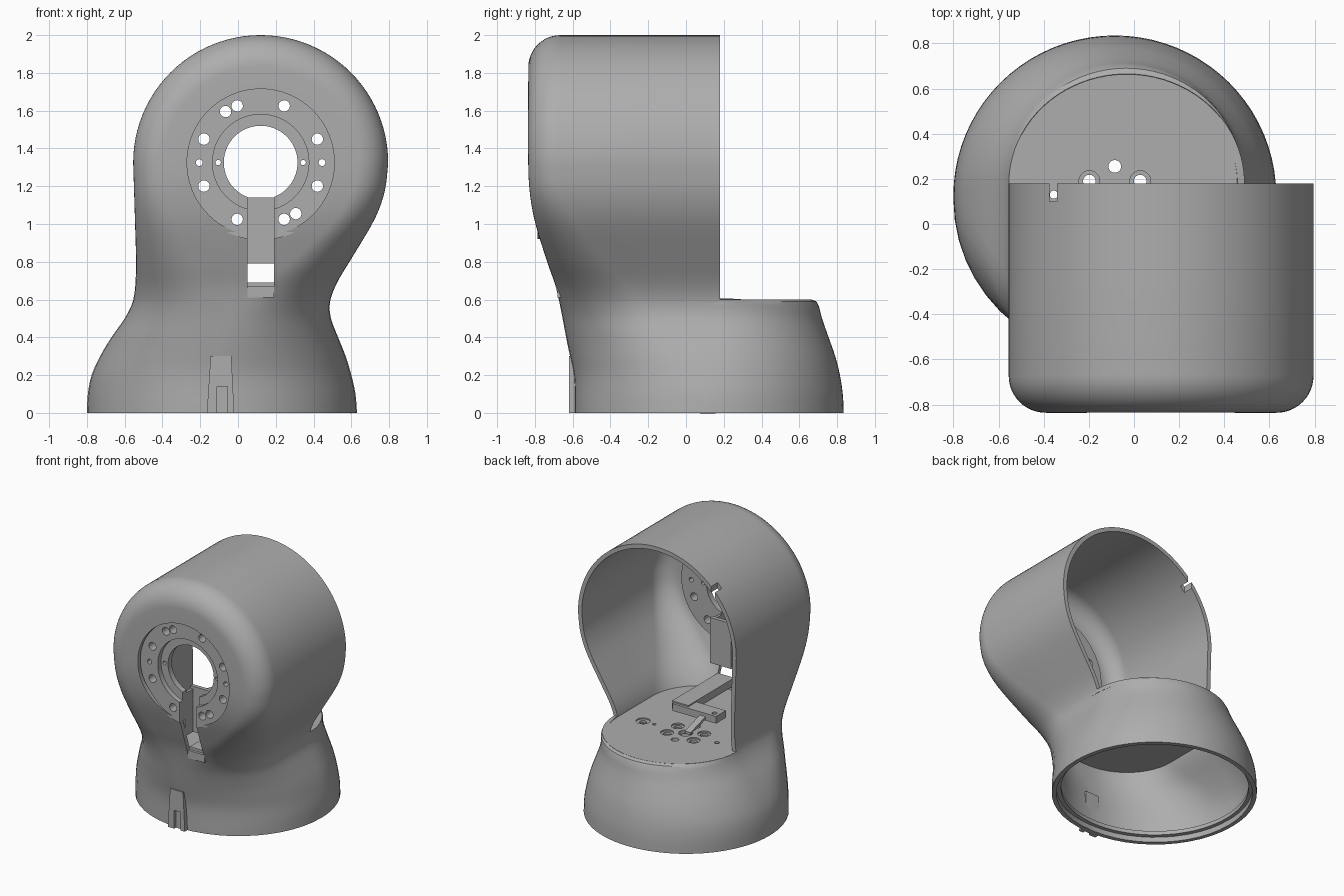
import bpy, bmesh, math
from mathutils import Vector

if "Cube" in bpy.data.objects:
    bpy.data.objects.remove(bpy.data.objects["Cube"])

grey = bpy.data.materials.new("plain_grey")
grey.use_nodes = True
grey.diffuse_color = (0.42, 0.42, 0.42, 1)
grey.node_tree.nodes["Principled BSDF"].inputs["Base Color"].default_value = (0.42, 0.42, 0.42, 1)

# silhouette tables: (height, value)
LEFT = [(0, -.80), (.1, -.795), (.2, -.775), (.3, -.73), (.4, -.67), (.5, -.6), (.58, -.56), (.66, -.545), (.8, -.54), (1, -.545), (1.325, -.555)]
RIGHT = [(0, .63), (.1, .622), (.2, .6), (.3, .57), (.4, .53), (.5, .492), (.56, .485), (.62, .495), (.7, .53), (.8, .59), (1, .71), (1.1, .755), (1.2, .782), (1.325, .795)]
FRONT = [(0, -.59), (.2, -.595), (.35, -.625), (.65, -.685), (.8, -.735), (1, -.797), (1.15, -.825), (1.3, -.835), (2, -.835)]
ROUND = [(0, .72), (.3, .64), (.6, .42), (.9, .26), (1.2, .17), (2, .17)]
BACK = [(0, .835), (.1, .83), (.2, .815), (.3, .79), (.4, .755), (.5, .72), (.56, .705), (.59, .69), (.6, .665)]
HEAD = Vector((.12, 1.325))
HEAD_R, REAR, FLOOR = .675, .18, .6
BASE = (-.085, .125)


def at(table, z):
    """Cubic interpolation through a table."""
    n = len(table)
    z = min(max(z, table[0][0]), table[-1][0])
    i = next(k for k in range(n - 1) if z <= table[k + 1][0])

    def slope(k):
        a, b = table[max(k - 1, 0)], table[min(k + 1, n - 1)]
        return (b[1] - a[1]) / (b[0] - a[0])
    (z0, v0), (z1, v1) = table[i], table[i + 1]
    d = z1 - z0
    t = (z - z0) / d
    return ((2*t**3 - 3*t*t + 1) * v0 + (t**3 - 2*t*t + t) * d * slope(i)
            + (3*t*t - 2*t**3) * v1 + (t**3 - t*t) * d * slope(i + 1))


def joint(z):
    return BASE[1] + (REAR - BASE[1]) * min(z / FLOOR, 1)


def finish(name, bm, smooth=True):
    me = bpy.data.meshes.new(name)
    bm.to_mesh(me)
    bm.free()
    ob = bpy.data.objects.new(name, me)
    bpy.context.collection.objects.link(ob)
    me.materials.append(grey)
    return ob


def activate(ob):
    bpy.ops.object.select_all(action='DESELECT')
    ob.select_set(True)
    bpy.context.view_layer.objects.active = ob


def smooth(ob, angle=32):
    activate(ob)
    bpy.ops.object.shade_smooth_by_angle(angle=math.radians(angle))


def box(name, x, y, z):
    bm = bmesh.new()
    bmesh.ops.create_cube(bm, size=1)
    for v in bm.verts:
        v.co = Vector([(r[0] + r[1]) / 2 + c * (r[1] - r[0]) for r, c in zip((x, y, z), v.co)])
    return finish(name, bm)


def lathe(name, profile, centre, axis, steps=64):
    """Revolve a closed (radius, position) profile around a y or z axis."""
    bm = bmesh.new()
    rings = []
    for i in range(steps):
        a = math.tau * i / steps
        c, s = math.cos(a), math.sin(a)
        rings.append([bm.verts.new((centre[0] + r * c, p, centre[1] + r * s) if axis == 'y'
                                   else (centre[0] + r * c, centre[1] + r * s, p)) for r, p in profile])
    n = len(profile)
    for i in range(steps):
        a, b = rings[i], rings[(i + 1) % steps]
        for k in range(n):
            bm.faces.new((a[k], a[(k + 1) % n], b[(k + 1) % n], b[k]))
    bmesh.ops.remove_doubles(bm, verts=bm.verts, dist=1e-5)
    bmesh.ops.recalc_face_normals(bm, faces=bm.faces)
    return finish(name, bm)


def rod(radius, centre, axis, lo, hi):
    return lathe("cutter", [(0, lo), (radius, lo), (radius, hi), (0, hi)], centre, axis, 32 if radius < .1 else 64)


def cut(ob, cutters):
    for c in cutters:
        c.hide_render = True
        m = ob.modifiers.new("cut", 'BOOLEAN')
        m.operation, m.solver, m.object = 'DIFFERENCE', 'EXACT', c
        activate(ob)
        bpy.ops.object.modifier_apply(modifier=m.name)
        bpy.data.objects.remove(c)


# outline of the housing: up one side, over the round head, down the other
heights = [FLOOR * i / 18 for i in range(18)] + [.59, FLOOR]
heights += [FLOOR + (HEAD.y - FLOOR) * i / 20 for i in range(1, 20)]
outline = [(Vector((at(LEFT, z), z)), Vector(((at(LEFT, z) + at(RIGHT, z)) / 2, z))) for z in heights]
for i in range(49):
    a = math.pi * (1 - i / 48)
    outline.append((HEAD + HEAD_R * Vector((math.cos(a), math.sin(a))), HEAD))
outline += [(Vector((at(RIGHT, z), z)), Vector(((at(LEFT, z) + at(RIGHT, z)) / 2, z))) for z in reversed(heights)]

# housing shell: straight sides, rounded front edge, flat front
bm = bmesh.new()
columns = []
for p, c in outline:
    inward = c - p
    h = inward.length
    r = min(at(ROUND, p.y), h * .98)
    yf = at(FRONT, p.y)
    pts = [(0, joint(p.y)), (0, (joint(p.y) + yf + r) / 2)]
    for k in range(13):
        f = math.pi / 2 * k / 12
        pts.append((r * (1 - math.cos(f)) / h, yf + r * (1 - math.sin(f))))
    pts.append((1, yf))
    columns.append([bm.verts.new((p.x + inward.x * s, y, p.y + inward.y * s)) for s, y in pts])
for a, b in zip(columns, columns[1:]):
    for k in range(len(a) - 1):
        bm.faces.new((a[k], a[k + 1], b[k + 1], b[k]))


def back_arc(z, inset=0, steps=40):
    l, r = at(LEFT, z) + inset, at(RIGHT, z) - inset
    for i in range(steps + 1):
        a = math.pi * (1 - i / steps)
        yield ((l + r) / 2 + (r - l) / 2 * math.cos(a),
               joint(z) + (at(BACK, z) - inset - joint(z)) * math.sin(a), z)


# rounded rear half of the base
rows = [[bm.verts.new(v) for v in back_arc(z)] for z in heights if z <= FLOOR]
for a, b in zip(rows, rows[1:]):
    for k in range(len(a) - 1):
        bm.faces.new((a[k], a[k + 1], b[k + 1], b[k]))
bmesh.ops.remove_doubles(bm, verts=bm.verts, dist=2e-4)
bmesh.ops.recalc_face_normals(bm, faces=bm.faces)
bm.faces.ensure_lookup_table()
if min(bm.faces, key=lambda f: f.calc_center_median().y).normal.y > 0:
    bmesh.ops.reverse_faces(bm, faces=bm.faces)
housing = finish("housing_shell", bm)
wall = housing.modifiers.new("wall", 'SOLIDIFY')
wall.thickness, wall.offset = .032, -1
activate(housing)
bpy.ops.object.modifier_apply(modifier="wall")

SLOT = (.05, .19)
cut(housing, [rod(.39, HEAD, 'y', -.95, -.65),
              box("cutter", SLOT, (-.95, -.5), (.61, 1.15)),
              box("cutter", (-.375, -.34), (.1, .3), (1.6, 2.1))])
smooth(housing)

# floor between head and base
bm = bmesh.new()
z, inset = FLOOR, .012
l, r = at(LEFT, z) + inset, at(RIGHT, z) - inset
rad, yf = at(ROUND, z), at(FRONT, z) + inset
ring = list(back_arc(z, .002))
for i in range(17):
    f = math.pi / 2 * i / 16
    ring.append((r - rad * (1 - math.cos(f)), yf + rad * (1 - math.sin(f)), z))
for i in range(17):
    f = math.pi / 2 * (1 - i / 16)
    ring.append((l + rad * (1 - math.cos(f)), yf + rad * (1 - math.sin(f)), z))
top = bm.faces.new([bm.verts.new(v) for v in ring])
down = bmesh.ops.extrude_face_region(bm, geom=[top])
for v in down["geom"]:
    if isinstance(v, bmesh.types.BMVert):
        v.co.z -= .03
bmesh.ops.recalc_face_normals(bm, faces=bm.faces)
floor = finish("floor_plate", bm)
drills = [rod(.05, BASE, 'z', .5, .7), rod(.05, (.275, .13), 'z', .59, .7)]
for x, rr in ((-.355, .018), (.18, .014), (.275, .025)):
    drills.append(rod(rr, (x, .13), 'z', .5, .7))
for i in range(6):
    a = math.radians(30 + 60 * i)
    c = (BASE[0] + .13 * math.cos(a), BASE[1] + .13 * math.sin(a))
    drills.append(rod(.028, c, 'z', .5, .7))
    if i % 3 != 1:
        drills.append(rod(.046, c, 'z', .59, .7))
cut(floor, drills)
smooth(floor)

# mounting flange in the front face
flange = lathe("front_flange", [(.41, -.785), (.255, -.785), (.255, -.745), (.195, -.745), (.195, -.70), (.41, -.70)], HEAD, 'y', 96)
holes = [(22.5 + 45 * i, .325, .03) for i in range(8)] + [(124.5, .328, .03), (-55.5, .328, .03)]
holes += [(a, d, s) for a in (0, 180) for d, s in ((.325, .018), (.225, .014))]
drills = [rod(s, HEAD + d * Vector((math.cos(math.radians(a)), math.sin(math.radians(a)))), 'y', -.9, -.6)
          for a, d, s in holes]
cut(flange, drills + [box("cutter", SLOT, (-.9, -.6), (.8, 1.15))])
smooth(flange)

# channel behind the front slot
box("channel_back", (.03, .21), (-.62, -.59), (.79, 1.14))
for side, x in (("right", (.03, SLOT[0])), ("left", (SLOT[1], .21))):
    box("channel_wall_" + side, x, (-.72, -.59), (.79, 1.12))

# bracket running from the slot to the middle of the floor
box("bracket_arm", SLOT, (-.66, -.1), (.63, .69))
box("bracket_lip", SLOT, (-.68, -.64), (.61, .67))
head = box("bracket_head", (-.2, .17), (-.2, -.08), (.625, .68))
cut(head, [rod(.018, (x, -.12), 'z', .5, .8) for x in (-.16, .13)])
tongue = box("bracket_tongue", (-.11, -.06), (-.1, .1), (.64, .66))
for v in tongue.data.vertices:
    if v.co.y > 0:
        v.co.z -= .06

# key block on the front of the base
key = box("front_key", (-.165, -.02), (-.62, -.56), (0, .3))
for v in key.data.vertices:
    if v.co.z > .2:
        v.co.x += .02 if v.co.x < -.1 else -.015
cut(key, [box("cutter", (-.11, -.055), (-.7, -.6), (-.1, .14))])

# inner ledge of the base rim
ledge = lathe("rim_ledge", [(.69, .04), (.655, .04), (.655, .07), (.69, .09)], BASE, 'z', 96)
smooth(ledge)
